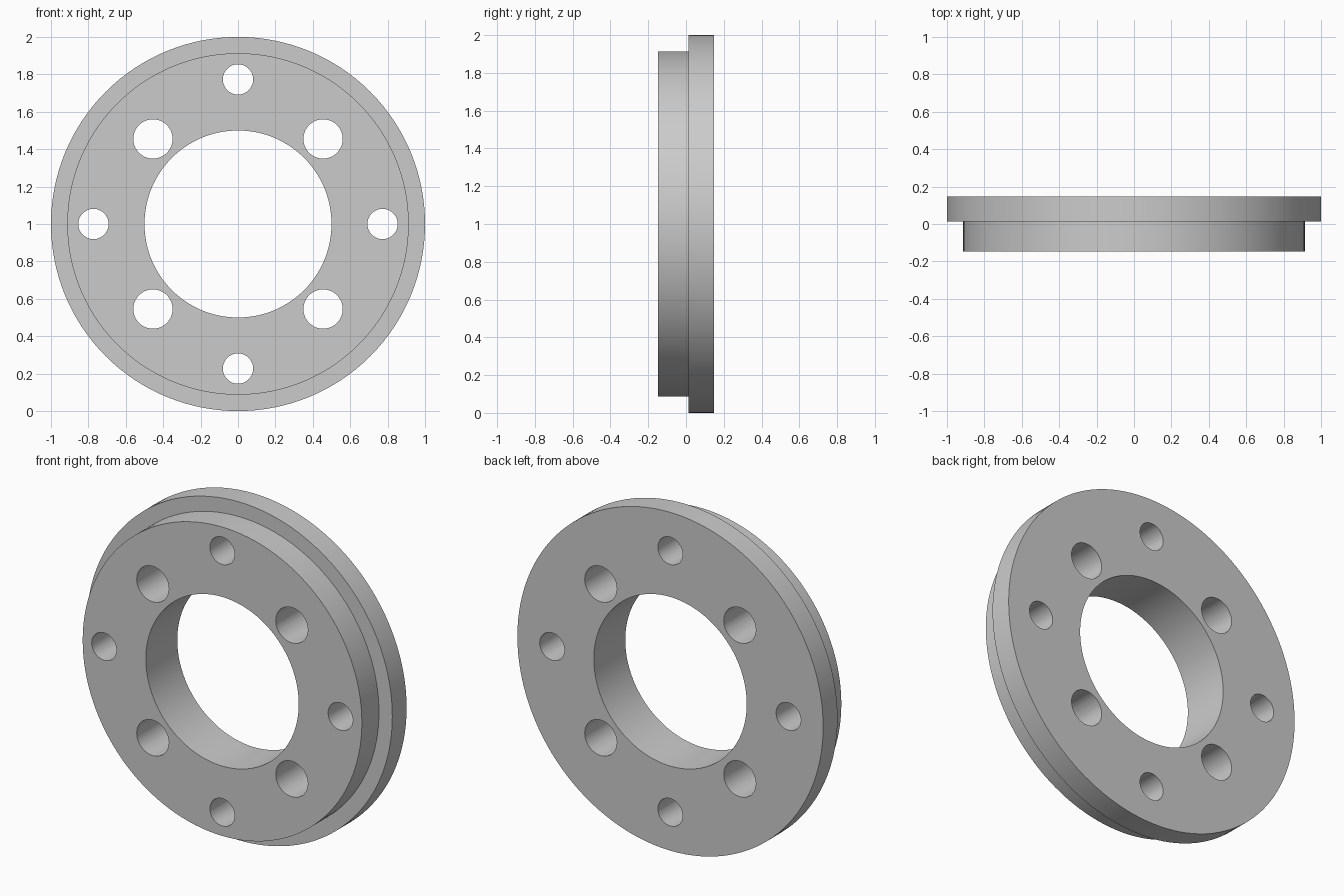
import bpy, bmesh, math
from mathutils import Matrix, Vector

if "Cube" in bpy.data.objects:
    bpy.data.objects.remove(bpy.data.objects["Cube"])

HALF, STEP = 0.147, 0.013      # half thickness, y of the shoulder
BORE, SPIGOT, RIM = 0.5, 0.913, 1.0
SEG = 128

metal = bpy.data.materials.new("grey_metal")
metal.diffuse_color = (0.6, 0.6, 0.6, 1)
metal.use_nodes = True
metal.node_tree.nodes["Principled BSDF"].inputs["Base Color"].default_value = metal.diffuse_color


def make_object(name, bm):
    bmesh.ops.recalc_face_normals(bm, faces=bm.faces)
    mesh = bpy.data.meshes.new(name)
    bm.to_mesh(mesh)
    bm.free()
    obj = bpy.data.objects.new(name, mesh)
    obj.data.materials.append(metal)
    bpy.context.collection.objects.link(obj)
    return obj


# Stepped ring: closed (radius, y) profile turned about the y axis
profile = [(BORE, -HALF), (SPIGOT, -HALF), (SPIGOT, STEP),
           (RIM, STEP), (RIM, HALF), (BORE, HALF)]
bm = bmesh.new()
rings = []
for i in range(SEG):
    a = 2 * math.pi * i / SEG
    rings.append([bm.verts.new((r * math.cos(a), y, 1 + r * math.sin(a)))
                  for r, y in profile])
for i in range(SEG):
    a, b = rings[i], rings[(i + 1) % SEG]
    for j in range(len(profile)):
        k = (j + 1) % len(profile)
        bm.faces.new((a[j], a[k], b[k], b[j]))
ring = make_object("stepped_ring", bm)

# Hole cutters: small holes on the axes, larger ones on the diagonals
bm = bmesh.new()
for i in range(8):
    radius, pitch = (0.105, 0.643) if i % 2 else (0.081, 0.773)
    a = i * math.pi / 4
    place = Matrix.Translation(Vector((pitch * math.cos(a), 0, 1 + pitch * math.sin(a))))
    bmesh.ops.create_cone(bm, cap_ends=True, segments=48, radius1=radius,
                          radius2=radius, depth=1,
                          matrix=place @ Matrix.Rotation(math.pi / 2, 4, 'X'))
cutter = make_object("hole_cutters", bm)
cutter.hide_render = True
cutter.hide_set(True)

# Drill the holes and keep the rims crisp
drill = ring.modifiers.new("bolt_holes", 'BOOLEAN')
drill.operation = 'DIFFERENCE'
drill.solver = 'EXACT'
drill.object = cutter
bpy.context.view_layer.objects.active = ring
ring.select_set(True)
bpy.ops.object.modifier_apply(modifier=drill.name)
bpy.data.objects.remove(cutter)
bpy.ops.object.shade_smooth_by_angle(angle=math.radians(30))
